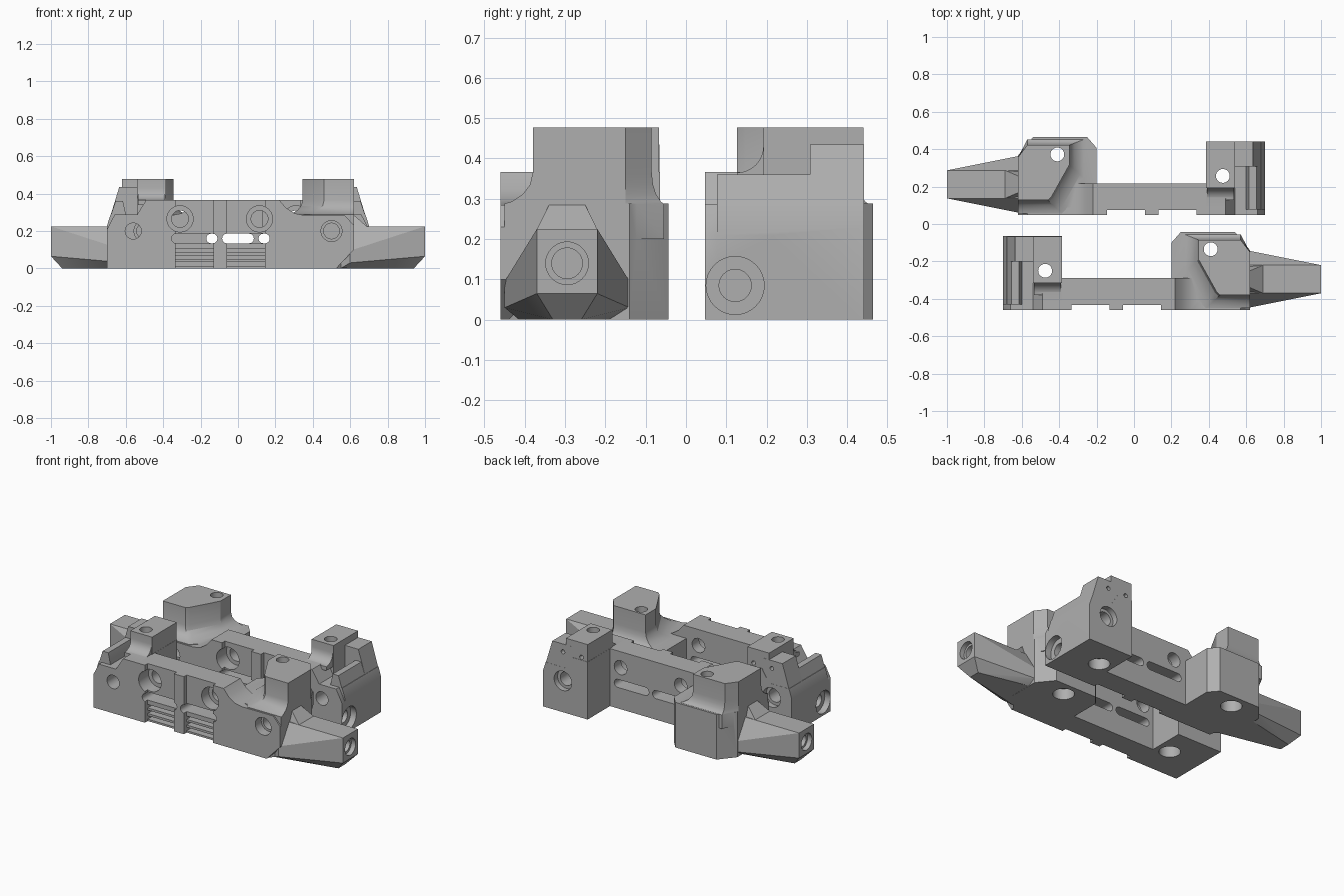
import bpy, bmesh, math
from mathutils import Vector, Matrix

if "Cube" in bpy.data.objects:
    bpy.data.objects.remove(bpy.data.objects["Cube"], do_unlink=True)

grey = bpy.data.materials.new("plain grey")
grey.use_nodes = True
GREY = (0.43, 0.43, 0.43, 1)
grey.diffuse_color = GREY
grey.node_tree.nodes["Principled BSDF"].inputs["Base Color"].default_value = GREY


def finish(name, bm):
    bmesh.ops.recalc_face_normals(bm, faces=bm.faces)
    mesh = bpy.data.meshes.new(name)
    bm.to_mesh(mesh)
    bm.free()
    mesh.materials.append(grey)
    obj = bpy.data.objects.new(name, mesh)
    bpy.context.collection.objects.link(obj)
    return obj


def prism(name, outline, lo, hi, axis="y"):
    """Extrude an outline: (x, z) along y, or (x, y) along z."""
    bm = bmesh.new()
    put = (lambda a, b, d: (a, d, b)) if axis == "y" else (lambda a, b, d: (a, b, d))
    base = [bm.verts.new(put(a, b, lo)) for a, b in outline]
    top = [bm.verts.new(put(a, b, hi)) for a, b in outline]
    bm.faces.new(base)
    bm.faces.new(top)
    for i in range(len(base)):
        j = (i + 1) % len(base)
        bm.faces.new((base[i], base[j], top[j], top[i]))
    return finish(name, bm)


def box(name, x0, x1, y0, y1, z0, z1):
    return prism(name, [(x0, z0), (x1, z0), (x1, z1), (x0, z1)], y0, y1)


def hole(start, end, radius):
    """Round cutter between two points."""
    a, b = Vector(start), Vector(end)
    bm = bmesh.new()
    turn = (b - a).to_track_quat("Z", "Y").to_matrix().to_4x4()
    bmesh.ops.create_cone(bm, cap_ends=True, segments=32, radius1=radius, radius2=radius,
                          depth=(b - a).length, matrix=Matrix.Translation((a + b) / 2) @ turn)
    return finish("cutter", bm)


def combine(target, tool, operation):
    mod = target.modifiers.new("combine", "BOOLEAN")
    mod.operation, mod.solver, mod.object = operation, "EXACT", tool
    graph = bpy.context.evaluated_depsgraph_get()
    mesh = bpy.data.meshes.new_from_object(target.evaluated_get(graph))
    target.modifiers.clear()
    target.data = mesh
    bpy.data.objects.remove(tool, do_unlink=True)


FRONT, REAR = -0.46, -0.29

# Main beam, with the end steps in its profile
bracket = prism("front_bracket", [
    (-0.70, 0), (0.525, 0), (0.62, 0.10), (0.62, 0.23), (0.57, 0.285), (0.35, 0.285),
    (0.30, 0.295), (0.255, 0.325), (0.22, 0.367), (-0.49, 0.367), (-0.54, 0.287),
    (-0.66, 0.287), (-0.70, 0.21)], FRONT, REAR)
solids = []

# End block: body, raised rear shoulder, rim and tower
solids.append(prism("end_body", [(-0.70, 0), (-0.385, 0), (-0.385, 0.367), (-0.49, 0.367),
                                 (-0.54, 0.287), (-0.682, 0.287), (-0.70, 0.23)], -0.43, -0.065))
solids.append(prism("end_rim", [(-0.69, 0.1), (-0.60, 0.1), (-0.60, 0.29), (-0.615, 0.36),
                                (-0.655, 0.36), (-0.699, 0.225)], -0.43, -0.15))
solids.append(prism("end_shoulder", [(-0.69, 0.1), (-0.5, 0.1), (-0.5, 0.435), (-0.635, 0.435),
                                     (-0.699, 0.225)], -0.20, -0.066))
solids.append(box("end_tower", -0.54, -0.386, -0.315, -0.067, 0.2, 0.477))
cove = [(-0.315 - 0.065 * (1 - math.sin(t)), 0.43 - 0.065 * math.cos(t))
        for t in [i * math.pi / 12 for i in range(7)]]
fillet = prism("end_fillet", cove + [(-0.30, 0.43), (-0.30, 0.34), (-0.38, 0.34)],
               -0.535, -0.39, "y")
# turn the fillet outline from the x plane to the y plane
for v in fillet.data.vertices:
    v.co = (v.co.y, v.co.x, v.co.z)
fillet.data.flip_normals()
solids.append(fillet)

# Large block with chamfered corners
solids.append(prism("large_block", [(0.20, -0.40), (0.20, -0.10), (0.25, -0.043), (0.54, -0.043),
                                    (0.62, -0.14), (0.62, -0.34), (0.525, -0.44)], 0, 0.288, "z"))

# Large tower with a flared foot
plan = [(0.345, -0.085), (0.57, -0.085), (0.62, -0.15), (0.62, -0.38), (0.46, -0.38),
        (0.44, -0.36), (0.345, -0.19)]
bm = bmesh.new()
rings = []
for z, flare in [(0.2, 1), (0.288, 1), (0.293, 0.75), (0.312, 0.35), (0.335, 0.1),
                 (0.365, 0), (0.477, 0)]:
    ring = []
    for x, y in plan:
        dx = -0.075 * flare if x < 0.5 else 0
        dy = 0.03 * flare if y > -0.1 else (-0.07 * flare if y < -0.18 else 0)
        ring.append(bm.verts.new((x + dx, y + dy, z)))
    rings.append(ring)
for low, high in zip(rings, rings[1:]):
    for i in range(len(plan)):
        j = (i + 1) % len(plan)
        bm.faces.new((low[i], low[j], high[j], high[i]))
bm.faces.new(rings[0])
bm.faces.new(rings[-1])
solids.append(finish("large_tower", bm))

# Tapered arm
bm = bmesh.new()
half = [(1, 0.075, 0.065), (1, 0.075, 0.225), (0.94, 0.035, 0), (0.55, 0.075, 0.225),
        (0.55, 0.12, 0.001), (0.60, 0.155, 0.03), (0.60, 0.155, 0.095)]
for x, w, z in half:
    for side in (-1, 1):
        bm.verts.new((x, -0.295 + side * w, z))
bmesh.ops.convex_hull(bm, input=bm.verts)
bmesh.ops.dissolve_limit(bm, angle_limit=0.01, verts=bm.verts, edges=bm.edges)
solids.append(finish("arm", bm))
# Sloped root of the arm
bm = bmesh.new()
for x, w, z in [(0.60, 0.04, 0.285), (0.60, 0.075, 0.2), (0.69, 0.075, 0.224),
                (0.62, 0.045, 0.285), (0.69, 0.07, 0.2)]:
    for side in (-1, 1):
        bm.verts.new((x, -0.295 + side * w, z))
bmesh.ops.convex_hull(bm, input=bm.verts)
solids.append(finish("arm_root", bm))

for solid in solids:
    combine(bracket, solid, "UNION")

cuts = []
# Front recesses, grille grooves and through slots
for x0, x1 in [(-0.335, -0.13), (-0.06, 0.145)]:
    cuts.append(box("cutter", x0, x1, -0.5, -0.432, -0.1, 0.5))
    for z in (0.012, 0.048, 0.084):
        cuts.append(prism("cutter", [(x0, z), (x1, z), (x1, z + 0.022), (x0, z + 0.022)],
                          -0.45, -0.385))
for x0, x1 in [(-0.355, -0.11), (-0.085, 0.17)]:
    r = 0.026
    outline = []
    for cx, start in [(x1 - r, -90), (x0 + r, 90)]:
        outline += [(cx + r * math.cos(math.radians(start + 22.5 * k)),
                     0.16 + r * math.sin(math.radians(start + 22.5 * k))) for k in range(9)]
    cuts.append(prism("cutter", outline, -0.5, -0.2))

# Stepped bolt holes through the beam
for x in (-0.31, 0.115):
    cuts.append(hole((x, -0.5, 0.265), (x, -0.36, 0.265), 0.07))
    cuts.append(hole((x, -0.5, 0.265), (x, -0.27, 0.265), 0.045))
# Screw holes at the ends of the front
cuts.append(hole((-0.56, -0.5, 0.2), (-0.56, 0.1, 0.2), 0.043))
cuts.append(hole((-0.56, -0.10, 0.2), (-0.56, 0.1, 0.2), 0.062))
cuts.append(hole((0.50, -0.5, 0.2), (0.50, -0.40, 0.2), 0.056))
cuts.append(hole((0.50, -0.5, 0.2), (0.50, -0.30, 0.2), 0.042))
# Small pin holes on the rear of the end block
for x in (-0.43, -0.56):
    cuts.append(hole((x, -0.12, 0.385), (x, 0, 0.385), 0.013))
# Vertical holes with wider mouths underneath
for x, y in [(0.41, -0.135), (-0.475, -0.25)]:
    cuts.append(hole((x, y, -0.1), (x, y, 0.6), 0.037))
    cuts.append(hole((x, y, -0.1), (x, y, 0.07), 0.062))
# Arm tip and side holes
cuts.append(hole((1.1, -0.295, 0.14), (0.97, -0.295, 0.14), 0.053))
cuts.append(hole((1.1, -0.295, 0.14), (0.85, -0.295, 0.14), 0.038))
cuts.append(hole((-0.8, -0.385, 0.085), (-0.66, -0.385, 0.085), 0.072))
cuts.append(hole((-0.8, -0.385, 0.085), (-0.60, -0.385, 0.085), 0.04))
for cut in cuts:
    combine(bracket, cut, "DIFFERENCE")

bracket.data.materials.clear()
bracket.data.materials.append(grey)
for poly in bracket.data.polygons:
    poly.material_index = 0

# Opposite-handed second bracket
twin = bpy.data.objects.new("rear_bracket", bracket.data.copy())
bpy.context.collection.objects.link(twin)
twin.data.transform(Matrix.Translation((0, 0.507, 0)) @ Matrix.Scale(-1, 4, (1, 0, 0)))
twin.data.flip_normals()

for obj in (bracket, twin):
    bpy.ops.object.select_all(action="DESELECT")
    obj.select_set(True)
    bpy.context.view_layer.objects.active = obj
    bpy.ops.object.shade_smooth_by_angle(angle=math.radians(28))
